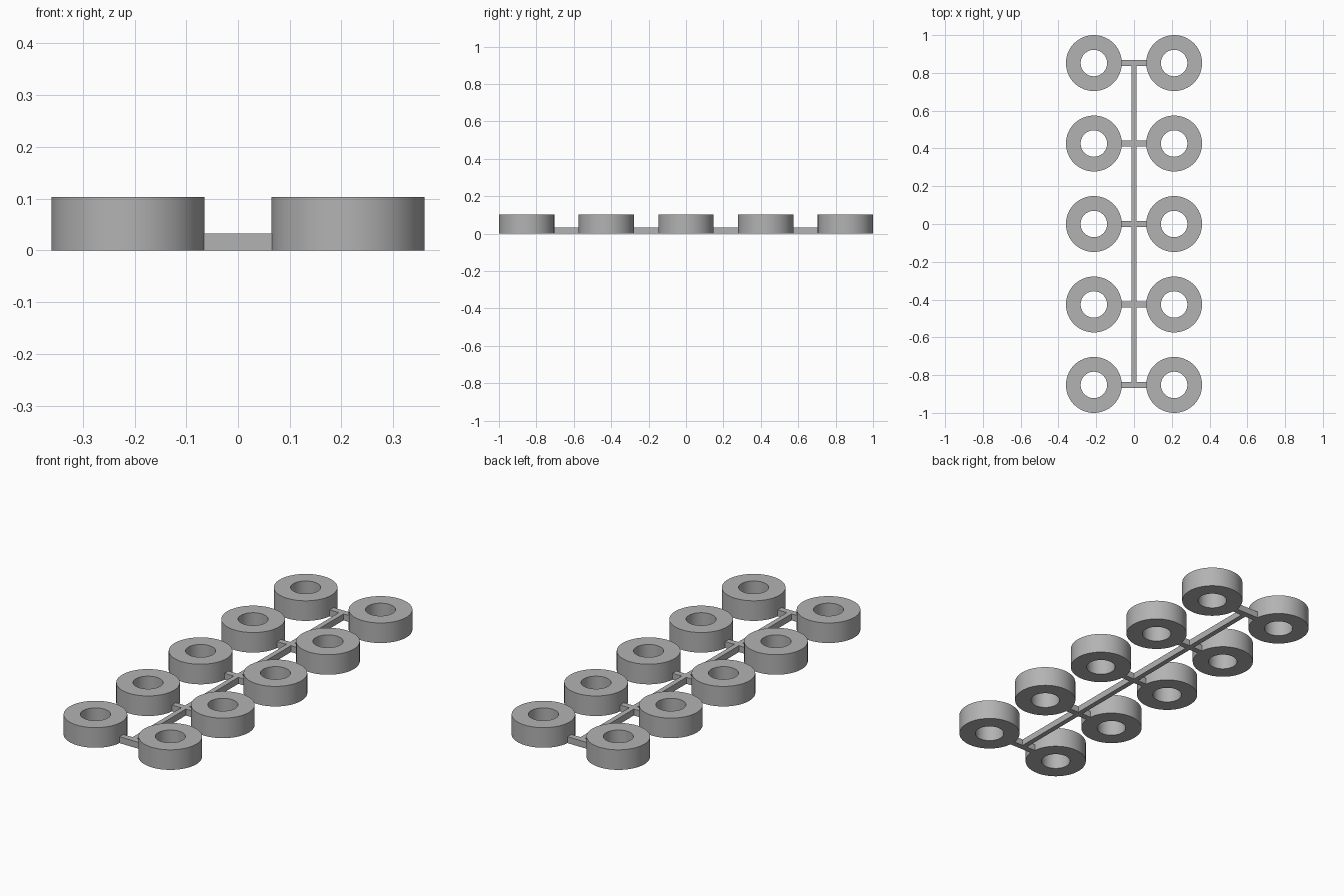
import bpy
import bmesh
import math

cube = bpy.data.objects.get("Cube")
if cube:
    bpy.data.objects.remove(cube, do_unlink=True)

OUTER, INNER, HEIGHT = 0.148, 0.07, 0.103
COLUMN_X, ROW_STEP = 0.2125, 0.426
BAR_HEIGHT, BAR_WIDTH, SPINE_WIDTH = 0.033, 0.031, 0.026
SEGMENTS = 64

# Single grey plastic
grey = bpy.data.materials.new("grey_plastic")
grey.use_nodes = True
colour = (0.45, 0.45, 0.45, 1)
grey.diffuse_color = colour
grey.node_tree.nodes["Principled BSDF"].inputs["Base Color"].default_value = colour


def add_object(name, mesh, location):
    obj = bpy.data.objects.new(name, mesh)
    obj.location = location
    bpy.context.collection.objects.link(obj)
    return obj


def ring_mesh():
    """Revolve a rectangular wall section around z."""
    bm = bmesh.new()
    section = [(INNER, 0), (OUTER, 0), (OUTER, HEIGHT), (INNER, HEIGHT)]
    loops = []
    for i in range(SEGMENTS):
        a = math.tau * i / SEGMENTS
        loops.append([bm.verts.new((r * math.cos(a), r * math.sin(a), z))
                      for r, z in section])
    for i, loop in enumerate(loops):
        following = loops[(i + 1) % SEGMENTS]
        for j in range(4):
            k = (j + 1) % 4
            face = bm.faces.new((loop[j], following[j], following[k], loop[k]))
            face.smooth = j in (1, 3)
    bmesh.ops.recalc_face_normals(bm, faces=bm.faces)
    # Crisp rims between the round walls and the flat ends
    for edge in bm.edges:
        edge.smooth = all(f.smooth for f in edge.link_faces)
    mesh = bpy.data.meshes.new("ring")
    bm.to_mesh(mesh)
    bm.free()
    mesh.materials.append(grey)
    return mesh


def add_bar(name, size_x, size_y, y):
    bm = bmesh.new()
    bmesh.ops.create_cube(bm, size=1)
    bmesh.ops.scale(bm, vec=(size_x, size_y, BAR_HEIGHT), verts=bm.verts)
    mesh = bpy.data.meshes.new(name)
    bm.to_mesh(mesh)
    bm.free()
    mesh.materials.append(grey)
    return add_object(name, mesh, (0, y, BAR_HEIGHT / 2))


# Five rows: a pair of rings joined by a cross bar
ring = ring_mesh()
bar_length = 2 * (COLUMN_X - OUTER) + 0.02
for row in range(-2, 3):
    y = row * ROW_STEP
    for side, sign in (("left", 1), ("right", -1)):
        add_object(f"{side}_ring_{row + 3}", ring, (sign * COLUMN_X, y, 0))
    add_bar(f"cross_bar_{row + 3}", bar_length, BAR_WIDTH, y)

# Spine segments between neighbouring cross bars
for gap in range(4):
    add_bar(f"spine_{gap + 1}", SPINE_WIDTH, ROW_STEP - BAR_WIDTH,
            (gap - 1.5) * ROW_STEP)
